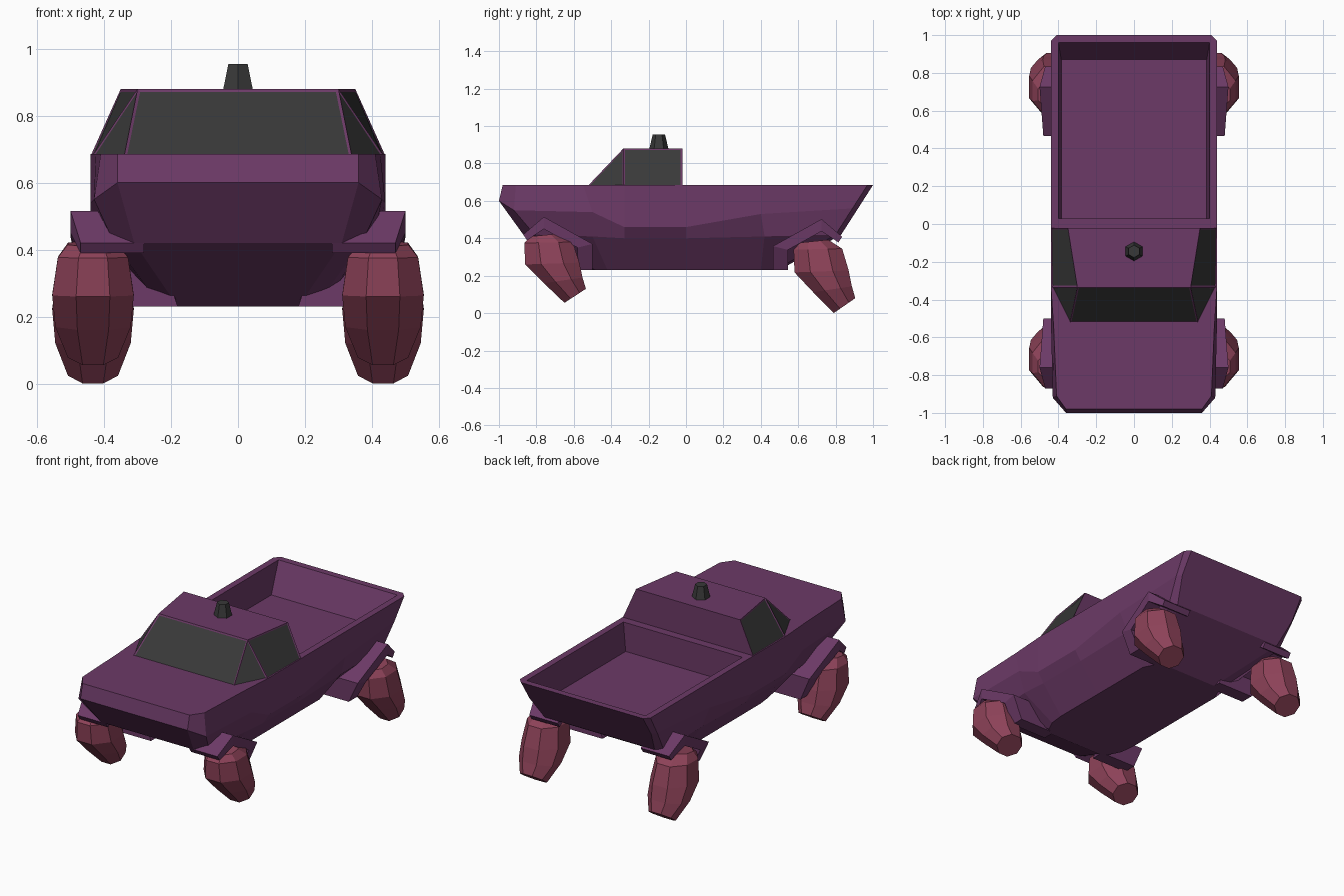
import bpy, bmesh
from math import cos, sin, pi

if "Cube" in bpy.data.objects:
    bpy.data.objects.remove(bpy.data.objects["Cube"])


def material(name, rgb):
    m = bpy.data.materials.new(name)
    m.diffuse_color = (*rgb, 1)
    m.use_nodes = True
    m.node_tree.nodes["Principled BSDF"].inputs["Base Color"].default_value = m.diffuse_color
    return m


PAINT = material("paint", (0.15, 0.042, 0.135))
GLASS = material("dark_glass", (0.04, 0.04, 0.04))
WHEEL = material("wheel_red", (0.27, 0.055, 0.10))


def finish(name, bm, *mats):
    bmesh.ops.recalc_face_normals(bm, faces=bm.faces)
    me = bpy.data.meshes.new(name)
    bm.to_mesh(me)
    bm.free()
    for m in mats:
        me.materials.append(m)
    ob = bpy.data.objects.new(name, me)
    bpy.context.collection.objects.link(ob)
    return ob


def loft(name, rings, *mats):
    """Skin closed rings of equal length and cap both ends."""
    bm = bmesh.new()
    rows = [[bm.verts.new(p) for p in r] for r in rings]
    n = len(rows[0])
    for a, b in zip(rows, rows[1:]):
        for i in range(n):
            j = (i + 1) % n
            bm.faces.new((a[i], a[j], b[j], b[i]))
    bm.faces.new(rows[0])
    bm.faces.new(rows[-1])
    return finish(name, bm, *mats)


def both_sides(half):
    return half + [(-x, y, z) for x, y, z in reversed(half)]


# Hull: plan outlines stacked from deck to keel
deck = [(x, y, 0.685) for x, y in (
    (0.36, -0.98), (0.41, -0.91), (0.425, -0.55), (0.44, -0.33),
    (0.44, 0.0), (0.44, 0.40), (0.44, 0.97), (0.41, 1.0))]
chine = [(0.36, -1.0, 0.60), (0.43, -0.92, 0.55), (0.44, -0.50, 0.54), (0.44, -0.33, 0.46),
         (0.44, 0.0, 0.46), (0.44, 0.40, 0.53), (0.43, 0.89, 0.56), (0.41, 0.92, 0.56)]
lower = [(0.31, -0.87, 0.42), (0.37, -0.81, 0.42), (0.40, -0.50, 0.41), (0.40, -0.33, 0.40),
         (0.40, 0.0, 0.40), (0.40, 0.42, 0.41), (0.41, 0.80, 0.42), (0.37, 0.83, 0.42)]
keel = [(x, y, 0.23) for x, y in (
    (0.18, -0.52), (0.23, -0.48), (0.26, -0.42), (0.27, -0.33),
    (0.27, 0.0), (0.27, 0.40), (0.23, 0.48), (0.18, 0.50))]
hull = loft("hull", [both_sides(r) for r in (deck, chine, lower, keel)], PAINT)

# Cargo bed hollow with sloping tail wall
cutter = loft("bed_cutter", [
    both_sides([(0.385, 0.03, 0.51), (0.385, 0.87, 0.51)]),
    both_sides([(0.41, 0.03, 0.80), (0.41, 1.02, 0.80)])], PAINT)
cutter.hide_render = True
cutter.hide_viewport = True
cut = hull.modifiers.new("bed", 'BOOLEAN')
cut.operation = 'DIFFERENCE'
cut.object = cutter

# Cab with framed windows
bm = bmesh.new()
cab = {}
for s in (1, -1):
    for key, (x, y, z) in {
            "roof_f": (0.30, -0.335, 0.88), "roof_r": (0.35, -0.02, 0.88),
            "base_f": (0.34, -0.525, 0.68), "base_m": (0.435, -0.335, 0.68),
            "base_r": (0.44, -0.02, 0.68)}.items():
        cab[key, s] = bm.verts.new((s * x, y, z))


def face(*keys):
    return bm.faces.new([cab[k] for k in keys])


windows = [face(("base_f", -1), ("base_f", 1), ("roof_f", 1), ("roof_f", -1))]
for s in (1, -1):
    windows.append(face(("base_f", s), ("base_m", s), ("roof_f", s)))
    windows.append(face(("base_m", s), ("base_r", s), ("roof_r", s), ("roof_f", s)))
face(("roof_f", -1), ("roof_f", 1), ("roof_r", 1), ("roof_r", -1))
face(("base_r", -1), ("base_r", 1), ("roof_r", 1), ("roof_r", -1))
face(("base_f", 1), ("base_m", 1), ("base_r", 1),
     ("base_r", -1), ("base_m", -1), ("base_f", -1))
bmesh.ops.recalc_face_normals(bm, faces=bm.faces)
bmesh.ops.inset_individual(bm, faces=windows, thickness=0.012, depth=-0.003)
for f in windows:
    f.material_index = 1
finish("cab", bm, PAINT, GLASS)

# Roof beacon
bm = bmesh.new()
bmesh.ops.create_cone(bm, cap_ends=True, segments=6, radius1=0.053, radius2=0.033, depth=0.085)
bmesh.ops.translate(bm, verts=bm.verts, vec=(0, -0.145, 0.9125))
finish("roof_beacon", bm, GLASS)

# Fenders: top edge (y, z), under edge (y, z), outer x, inner x
FENDER = [(-0.87, 0.42, -0.85, 0.39, 0.47, 0.28),
          (-0.76, 0.515, -0.76, 0.45, 0.50, 0.28),
          (-0.50, 0.37, -0.58, 0.35, 0.48, 0.22),
          (-0.50, 0.23, -0.58, 0.23, 0.42, 0.18)]


def fender(name, side, move):
    loft(name, [[(side * xo, *move(ty, tz)), (side * xi, *move(ty, tz)),
                 (side * xi, *move(uy, uz)), (side * xo, *move(uy, uz))]
                for ty, tz, uy, uz, xo, xi in FENDER], PAINT)


# Wheels: front and back of each section (y, z), half width
SECTIONS = [(-0.83, 0.41, -0.68, 0.425, 0.075),
            (-0.865, 0.375, -0.605, 0.38, 0.105),
            (-0.86, 0.26, -0.57, 0.27, 0.122),
            (-0.76, 0.16, -0.553, 0.19, 0.113),
            (-0.65, 0.055, -0.535, 0.13, 0.075)]


def wheel(name, side, move):
    rings = []
    for ay, az, by, bz, hx in SECTIONS:
        ring = []
        for k in range(8):
            a = pi / 4 * k + pi / 8
            c, s = cos(a) * 1.08, sin(a) * 1.08
            y = (ay + by) / 2 + c * (by - ay) / 2
            z = (az + bz) / 2 + c * (bz - az) / 2
            ring.append((side * (0.433 + s * hx), *move(y, z)))
        rings.append(ring)
    loft(name, rings, WHEEL)


for side, label in ((1, "left"), (-1, "right")):
    fender("front_fender_" + label, side, lambda y, z: (y, z))
    fender("rear_fender_" + label, side, lambda y, z: (-y - 0.035, max(z - 0.012, 0.23)))
    wheel("front_wheel_" + label, side, lambda y, z: (y, z))
    wheel("rear_wheel_" + label, side, lambda y, z: (y + 1.44, z * 1.06 - 0.058))
